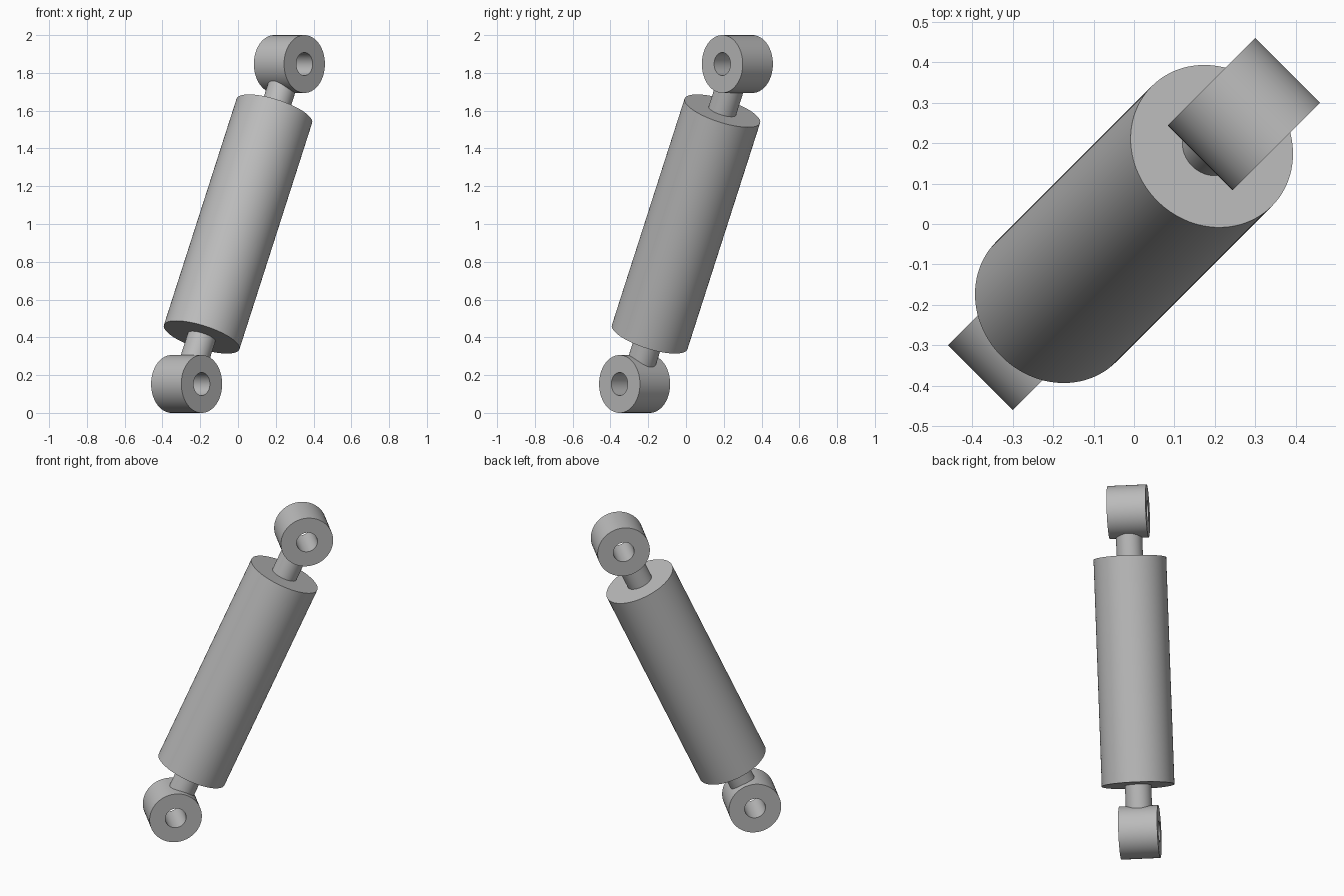
import bpy, bmesh, math
from mathutils import Matrix, Vector

cube = bpy.data.objects.get("Cube")
if cube:
    bpy.data.objects.remove(cube, do_unlink=True)

SEGMENTS = 96
CENTRE = Vector((0, 0, 1))
EYE_OFFSET = Vector((0.272, 0.272, 0.847))   # from the centre to the upper eye
AXIS = EYE_OFFSET.normalized()
PIN_AXIS = Vector((1, -1, 0)).normalized()

BODY_RADIUS, BODY_HALF = 0.21, 0.658
ROD_RADIUS, ROD_END = 0.076, EYE_OFFSET.length - 0.075
EYE_RADIUS, HOLE_RADIUS, EYE_HALF = 0.153, 0.061, 0.113

metal = bpy.data.materials.new("grey metal")
metal.use_nodes = True
GREY = (0.5, 0.5, 0.5, 1)
metal.diffuse_color = GREY
metal.node_tree.nodes["Principled BSDF"].inputs["Base Color"].default_value = GREY


def lathe(name, profile, location, direction):
    """Spin a (radius, height) profile round z and point it along a direction."""
    bm = bmesh.new()
    verts = [bm.verts.new((r, 0, h)) for r, h in profile]
    edges = [bm.edges.new(pair) for pair in zip(verts, verts[1:])]
    bmesh.ops.spin(bm, geom=verts + edges, cent=(0, 0, 0), axis=(0, 0, 1),
                   angle=math.tau, steps=SEGMENTS, use_duplicate=False)
    bmesh.ops.remove_doubles(bm, verts=bm.verts, dist=1e-5)
    bmesh.ops.recalc_face_normals(bm, faces=bm.faces)
    mesh = bpy.data.meshes.new(name)
    bm.to_mesh(mesh)
    bm.free()
    mesh.materials.append(metal)
    obj = bpy.data.objects.new(name, mesh)
    bpy.context.collection.objects.link(obj)
    turn = direction.to_track_quat("Z", "Y").to_matrix().to_4x4()
    obj.matrix_world = Matrix.Translation(location) @ turn
    bpy.ops.object.select_all(action="DESELECT")
    obj.select_set(True)
    bpy.context.view_layer.objects.active = obj
    bpy.ops.object.shade_smooth_by_angle(angle=math.radians(30))
    return obj


def solid(radius, low, high):
    return [(0, low), (radius, low), (radius, high), (0, high)]


# Main damper tube
lathe("body", solid(BODY_RADIUS, -BODY_HALF, BODY_HALF), CENTRE, AXIS)

# Rod stub and bored mounting eye at each end
eye_profile = [(HOLE_RADIUS, -EYE_HALF), (EYE_RADIUS, -EYE_HALF),
               (EYE_RADIUS, EYE_HALF), (HOLE_RADIUS, EYE_HALF),
               (HOLE_RADIUS, -EYE_HALF)]
for label, side in (("upper", 1), ("lower", -1)):
    lathe(label + "_rod", solid(ROD_RADIUS, BODY_HALF - 0.01, ROD_END),
          CENTRE, AXIS * side)
    lathe(label + "_mounting_eye", eye_profile,
          CENTRE + EYE_OFFSET * side, PIN_AXIS)
